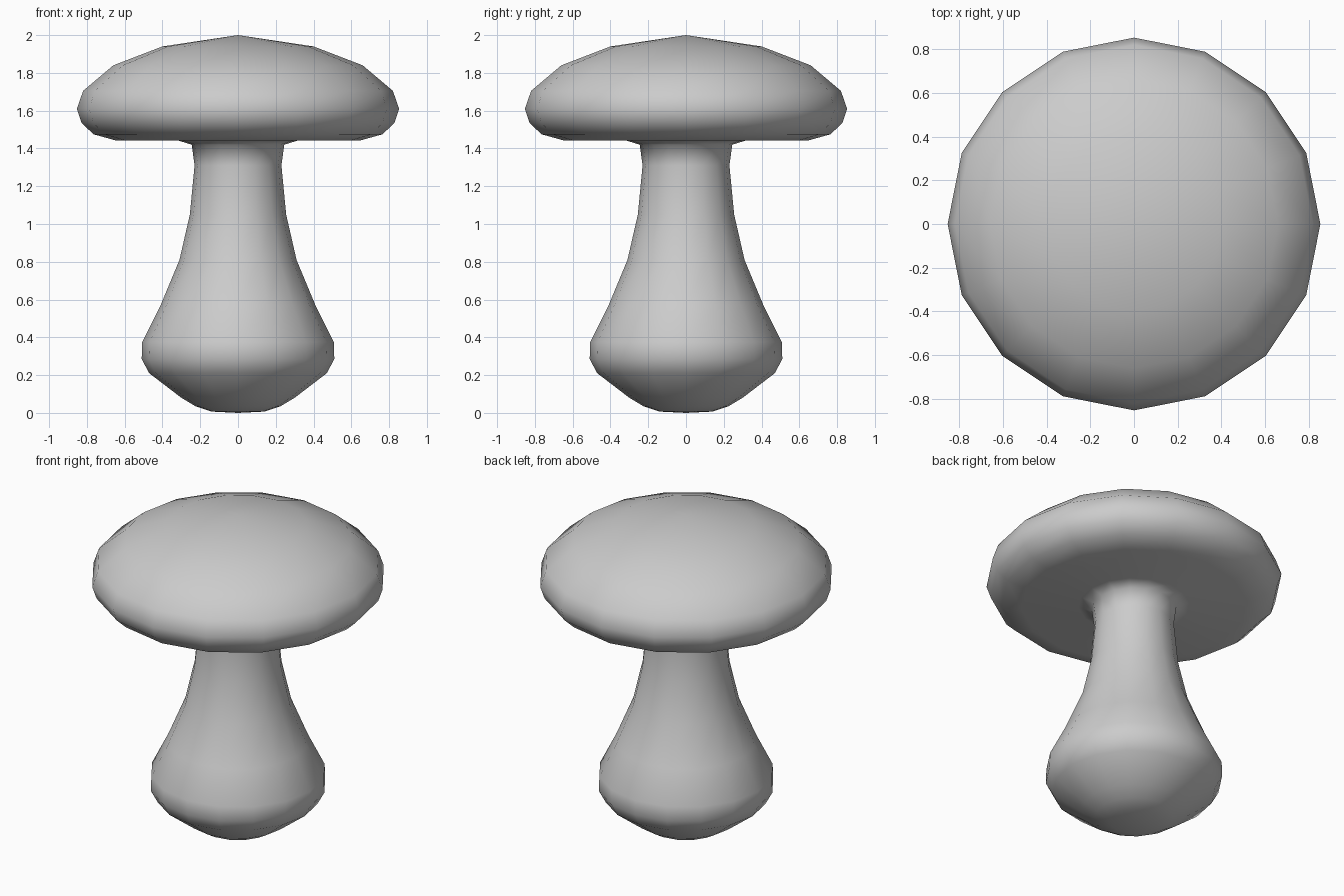
import bpy, bmesh
from math import cos, sin, pi

if "Cube" in bpy.data.objects:
    bpy.data.objects.remove(bpy.data.objects["Cube"])

SIDES = 16
BOTTOM, TOP = 0.0, 2.0

# Profile (radius, height) from the foot, up the stem, under and over the cap
PROFILE = [
    (0.14, 0.007), (0.225, 0.035), (0.30, 0.08), (0.47, 0.21), (0.51, 0.285), (0.507, 0.375),
    (0.41, 0.57), (0.31, 0.81), (0.255, 1.05), (0.23, 1.31), (0.245, 1.42),
    (0.32, 1.443), (0.65, 1.443), (0.765, 1.475), (0.828, 1.535), (0.853, 1.61),
    (0.82, 1.705), (0.66, 1.84), (0.40, 1.94),
]

bm = bmesh.new()
rings = []
for r, z in PROFILE:
    rings.append([bm.verts.new((r * cos(2 * pi * i / SIDES), r * sin(2 * pi * i / SIDES), z))
                  for i in range(SIDES)])

# Side walls
for lower, upper in zip(rings, rings[1:]):
    for i in range(SIDES):
        j = (i + 1) % SIDES
        bm.faces.new((lower[i], lower[j], upper[j], upper[i]))

# Foot and crown, closed with shallow cones
foot = bm.verts.new((0, 0, BOTTOM))
crown = bm.verts.new((0, 0, TOP))
for i in range(SIDES):
    j = (i + 1) % SIDES
    bm.faces.new((foot, rings[0][j], rings[0][i]))
    bm.faces.new((crown, rings[-1][i], rings[-1][j]))

for f in bm.faces:
    f.smooth = True
mesh = bpy.data.meshes.new("mushroom")
bm.to_mesh(mesh)
bm.free()
bpy.context.collection.objects.link(bpy.data.objects.new("mushroom", mesh))
